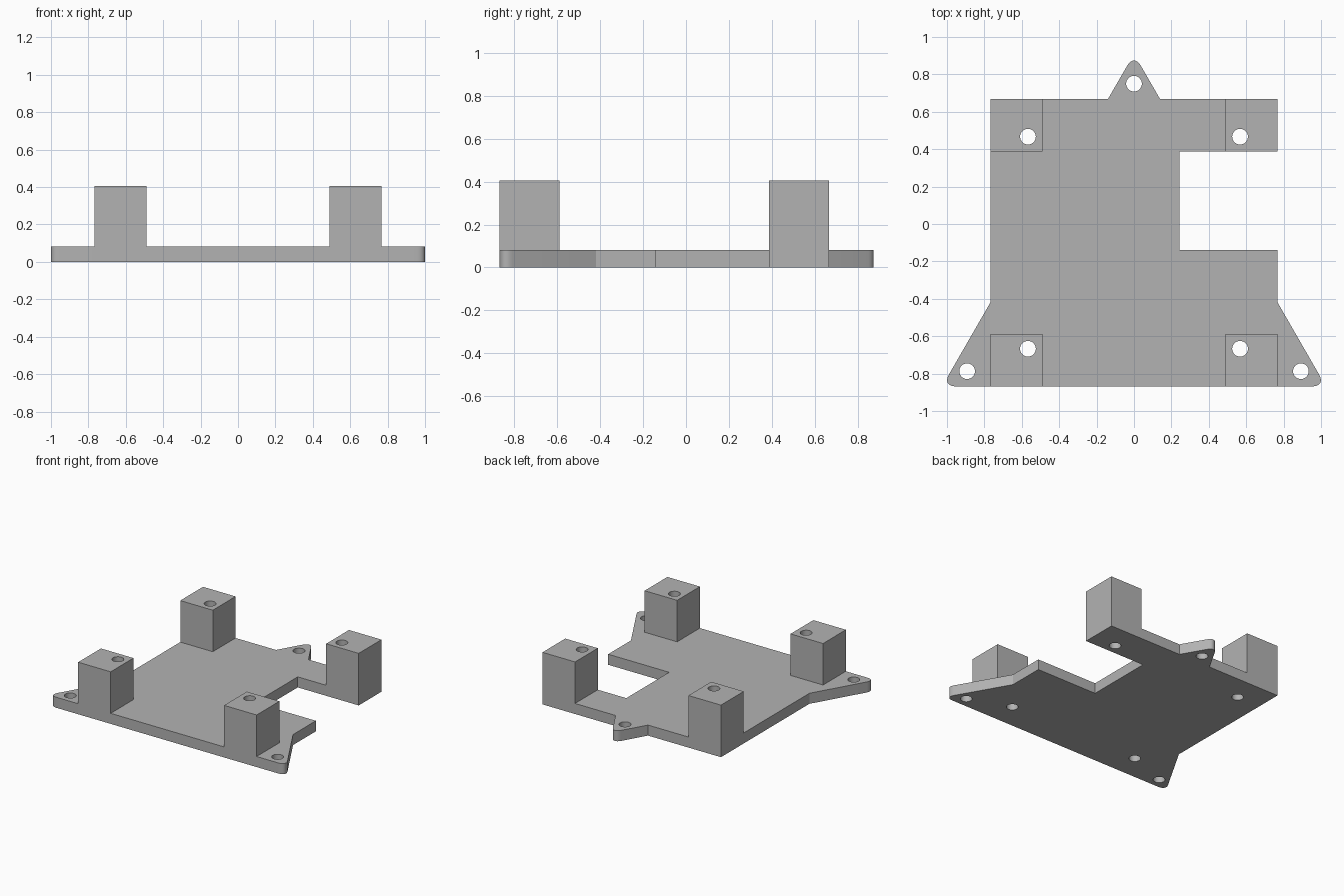
import bpy, bmesh, math
from mathutils import Matrix, Vector

if "Cube" in bpy.data.objects:
    bpy.data.objects.remove(bpy.data.objects["Cube"], do_unlink=True)

THICK, TOP = 0.082, 0.405      # plate thickness, post height
SIDE, FRONT, BACK = 0.768, -0.868, 0.667
POST, HOLE = 0.28, 0.042       # post width, hole radius

grey = bpy.data.materials.new("plain grey")
grey.use_nodes = True
colour = (0.45, 0.45, 0.45, 1)
grey.diffuse_color = colour
grey.node_tree.nodes["Principled BSDF"].inputs["Base Color"].default_value = colour


def to_object(bm, name):
    bmesh.ops.recalc_face_normals(bm, faces=bm.faces[:])
    mesh = bpy.data.meshes.new(name)
    bm.to_mesh(mesh)
    bm.free()
    mesh.materials.append(grey)
    obj = bpy.data.objects.new(name, mesh)
    bpy.context.collection.objects.link(obj)
    return obj


def combine(target, other, operation):
    """Apply a boolean and discard the helper."""
    bpy.ops.object.select_all(action='DESELECT')
    bpy.context.view_layer.objects.active = target
    target.select_set(True)
    mod = target.modifiers.new(operation.lower(), 'BOOLEAN')
    mod.operation, mod.solver, mod.object = operation, 'EXACT', other
    bpy.ops.object.modifier_apply(modifier=mod.name)
    bpy.data.objects.remove(other, do_unlink=True)


# Plate outline with a side notch, two splayed front feet and a back ear
foot_x, foot_y = 1.026, -0.42
ear = 0.14
ear_tip = BACK + ear * math.sqrt(3)
outline = [
    (-foot_x, FRONT), (foot_x, FRONT), (SIDE, foot_y),
    (SIDE, -0.14), (0.243, -0.14), (0.243, BACK - POST), (SIDE, BACK - POST),
    (SIDE, BACK), (ear, BACK), (0, ear_tip), (-ear, BACK),
    (-SIDE, BACK), (-SIDE, foot_y),
]
bm = bmesh.new()
verts = [bm.verts.new((x, y, 0)) for x, y in outline]
bm.faces.new(verts)
tips = [verts[0], verts[1], verts[9]]
bmesh.ops.bevel(bm, geom=tips, offset=0.07, segments=8, profile=0.5, affect='VERTICES')
extruded = bmesh.ops.extrude_face_region(bm, geom=bm.faces[:])["geom"]
bmesh.ops.translate(bm, vec=(0, 0, THICK),
                    verts=[g for g in extruded if isinstance(g, bmesh.types.BMVert)])
plate = to_object(bm, "mounting_plate")

# Four square posts, flush with the plate edges
bm = bmesh.new()
for x in (-1, 1):
    for y in (FRONT + POST / 2, BACK - POST / 2):
        place = Matrix.Translation((x * (SIDE - POST / 2), y, TOP / 2))
        bmesh.ops.create_cube(bm, size=1, matrix=place @ Matrix.Diagonal((POST, POST, TOP, 1)))
combine(plate, to_object(bm, "posts"), 'UNION')

# Through holes in the posts, feet and ear
holes = [(0, 0.75)]
for x in (-1, 1):
    holes += [(x * 0.567, 0.467), (x * 0.567, -0.667), (x * 0.892, -0.787)]
bm = bmesh.new()
for x, y in holes:
    bmesh.ops.create_cone(bm, cap_ends=True, segments=32, radius1=HOLE, radius2=HOLE,
                          depth=2, matrix=Matrix.Translation((x, y, 0)))
combine(plate, to_object(bm, "hole_cutter"), 'DIFFERENCE')

bpy.ops.object.shade_smooth_by_angle(angle=math.radians(25))
